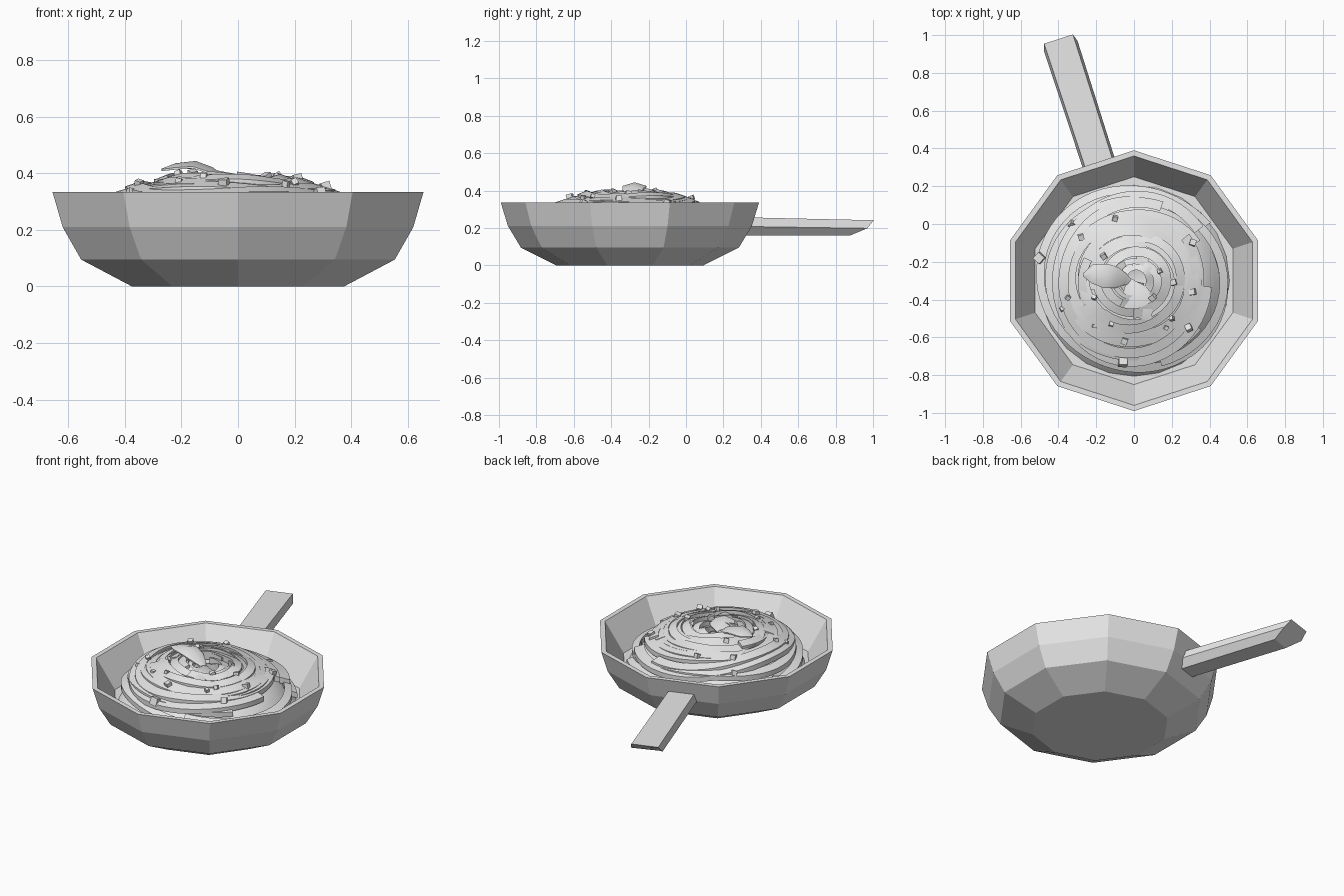
import bpy, bmesh, math, random
from mathutils import Vector, Euler

random.seed(4)
if "Cube" in bpy.data.objects:
    bpy.data.objects.remove(bpy.data.objects["Cube"])

grey = bpy.data.materials.new("plain_grey")
grey.use_nodes = True
grey.diffuse_color = (0.8, 0.8, 0.8, 1)
grey.node_tree.nodes["Principled BSDF"].inputs["Base Color"].default_value = (0.8, 0.8, 0.8, 1)

CENTRE_Y = -0.3


def finish(name, bm, smooth=False):
    bmesh.ops.recalc_face_normals(bm, faces=bm.faces)
    mesh = bpy.data.meshes.new(name)
    bm.to_mesh(mesh)
    bm.free()
    mesh.materials.append(grey)
    obj = bpy.data.objects.new(name, mesh)
    bpy.context.collection.objects.link(obj)
    if smooth:
        bpy.ops.object.select_all(action='DESELECT')
        obj.select_set(True)
        bpy.context.view_layer.objects.active = obj
        bpy.ops.object.shade_smooth_by_angle(angle=math.radians(35))
    return obj


def loft(name, sections, smooth=False):
    """Skin a run of equal point loops and cap both ends."""
    bm = bmesh.new()
    loops = [[bm.verts.new(p) for p in s] for s in sections]
    n = len(loops[0])
    for a, b in zip(loops, loops[1:]):
        for i in range(n):
            j = (i + 1) % n
            bm.faces.new((a[i], a[j], b[j], b[i]))
    bm.faces.new(loops[0])
    bm.faces.new(loops[-1])
    return finish(name, bm, smooth)


def ring(radius, z, sides):
    return [(radius * math.cos(t), CENTRE_Y + radius * math.sin(t), z)
            for t in (math.pi / 2 + 2 * math.pi * i / sides for i in range(sides))]


# Ten-sided pan: outside, rim, inside wall, inner floor
pan_profile = [(0.394, 0), (0.583, 0.095), (0.652, 0.21), (0.69, 0.335),
               (0.66, 0.335), (0.55, 0.15)]
loft("pan_bowl", [ring(r, z, 10) for r, z in pan_profile])

# Handle: six-sided section, underside cut back at the tip
along = Vector((math.cos(math.radians(108)), math.sin(math.radians(108)), 0))
across = Vector((along.y, -along.x, 0))


def handle_loop(top, mid, low):
    pts = []
    for side in (1, -1):
        levels = (top, mid, low) if side == 1 else (low, mid, top)
        for dist, half, z in levels:
            pts.append(Vector((0, CENTRE_Y, z)) + along * dist + across * (0.015 + side * half))
    return pts


loft("handle", [handle_loop((0.6, 0.075, 0.257), (0.6, 0.088, 0.208), (0.58, 0.055, 0.16)),
                handle_loop((1.34, 0.08, 0.241), (1.3, 0.093, 0.198), (1.215, 0.058, 0.16))])

# Height of the pasta heap
heap = [(0, 0.345), (0.08, 0.35), (0.15, 0.38), (0.25, 0.372),
        (0.38, 0.33), (0.45, 0.27), (0.53, 0.18)]


def heap_height(x, y):
    r = math.hypot(x, y - CENTRE_Y)
    for (r0, z0), (r1, z1) in zip(heap, heap[1:]):
        if r <= r1:
            return z0 + (z1 - z0) * (r - r0) / (r1 - r0) - 0.04 * x
    return heap[-1][1]


loft("pasta_core", [ring(r - 0.02 if r else 0.01, z - 0.035, 24) for r, z in reversed(heap)], True)


# Flat noodles curling inwards, stepped up toward the middle
def noodle(name, start_radius, end_radius, start, turn, width, lift, phase):
    steps = max(12, int(turn * 9))
    sections = []
    for i in range(steps + 1):
        f = i / steps
        t = start + turn * f
        r = start_radius + (end_radius - start_radius) * f
        r *= 1 + 0.04 * math.sin(2 * t + phase)
        c, s = math.cos(t), math.sin(t)
        z = heap_height(r * c, CENTRE_Y + r * s) + lift + 0.007 * math.sin(3 * t + phase)
        half = width / 2
        sections.append([((r + d) * c, CENTRE_Y + (r + d) * s, z + h) for d, h in
                         ((-half, 0.012), (half, -0.006), (half, -0.036), (-half, -0.025))])
    loft(name, sections, True)


COUNT = 13
for i in range(COUNT):
    r = 0.5 - 0.385 * i / (COUNT - 1)
    noodle(f"noodle_{i + 1}", r, r - random.uniform(0.03, 0.06), random.uniform(0, 6.28),
           random.uniform(5, 7.5), random.uniform(0.04, 0.06),
           random.uniform(-0.006, 0.012), random.uniform(0, 6.28))
noodle("centre_noodle", 0.08, 0.035, 1, 5, 0.04, 0.005, 0)


# Cupped herb leaves
def leaf(name, spine, cup):
    sections = []
    for i, (x, y, z, half) in enumerate(spine):
        a, b = spine[max(i - 1, 0)], spine[min(i + 1, len(spine) - 1)]
        side = Vector((a[1] - b[1], b[0] - a[0], 0)).normalized() * half
        mid = Vector((x, y, z))
        drop = Vector((0, 0, cup * half))
        thick = Vector((0, 0, 0.007))
        upper = [mid - side - drop, mid, mid + side - drop]
        sections.append(upper + [p - thick for p in reversed(upper)])
    loft(name, sections, True)


leaf("raised_leaf", [(-0.27, -0.27, 0.417, 0.008), (-0.22, -0.265, 0.436, 0.05),
                     (-0.15, -0.275, 0.444, 0.065), (-0.09, -0.285, 0.422, 0.055),
                     (-0.045, -0.295, 0.388, 0.03), (-0.01, -0.31, 0.365, 0.008)], 0.3)
leaf("resting_leaf", [(-0.03, -0.29, 0.368, 0.01), (0, -0.36, 0.392, 0.07),
                      (0.03, -0.42, 0.398, 0.085), (0.06, -0.47, 0.392, 0.05),
                      (0.085, -0.51, 0.38, 0.006)], 0.3)

# Diced pieces scattered on the pasta
spots = [(-0.33, 0), (0.31, -0.1), (-0.16, -0.17), (-0.1, 0.03), (0.14, -0.25),
         (0.21, -0.31), (0.31, -0.36), (-0.38, -0.45), (-0.21, -0.54), (-0.12, -0.53),
         (-0.05, -0.62), (0.17, -0.55), (0.1, -0.39), (-0.35, -0.39), (0.2, -0.5),
         (0.29, -0.55), (-0.28, -0.07), (-0.21, -0.39), (-0.5, -0.18), (-0.06, -0.73)]
for i, (x, y) in enumerate(spots):
    big = i >= len(spots) - 2
    size = 0.045 if big else random.uniform(0.02, 0.032)
    bm = bmesh.new()
    bmesh.ops.create_cube(bm, size=size)
    turn = Euler([random.uniform(-0.5, 0.5), random.uniform(-0.5, 0.5), random.uniform(0, 3)])
    bmesh.ops.rotate(bm, verts=bm.verts, matrix=turn.to_matrix())
    bmesh.ops.translate(bm, verts=bm.verts, vec=(x, y, heap_height(x, y) + 0.015))
    finish(f"diced_piece_{i + 1}", bm)
